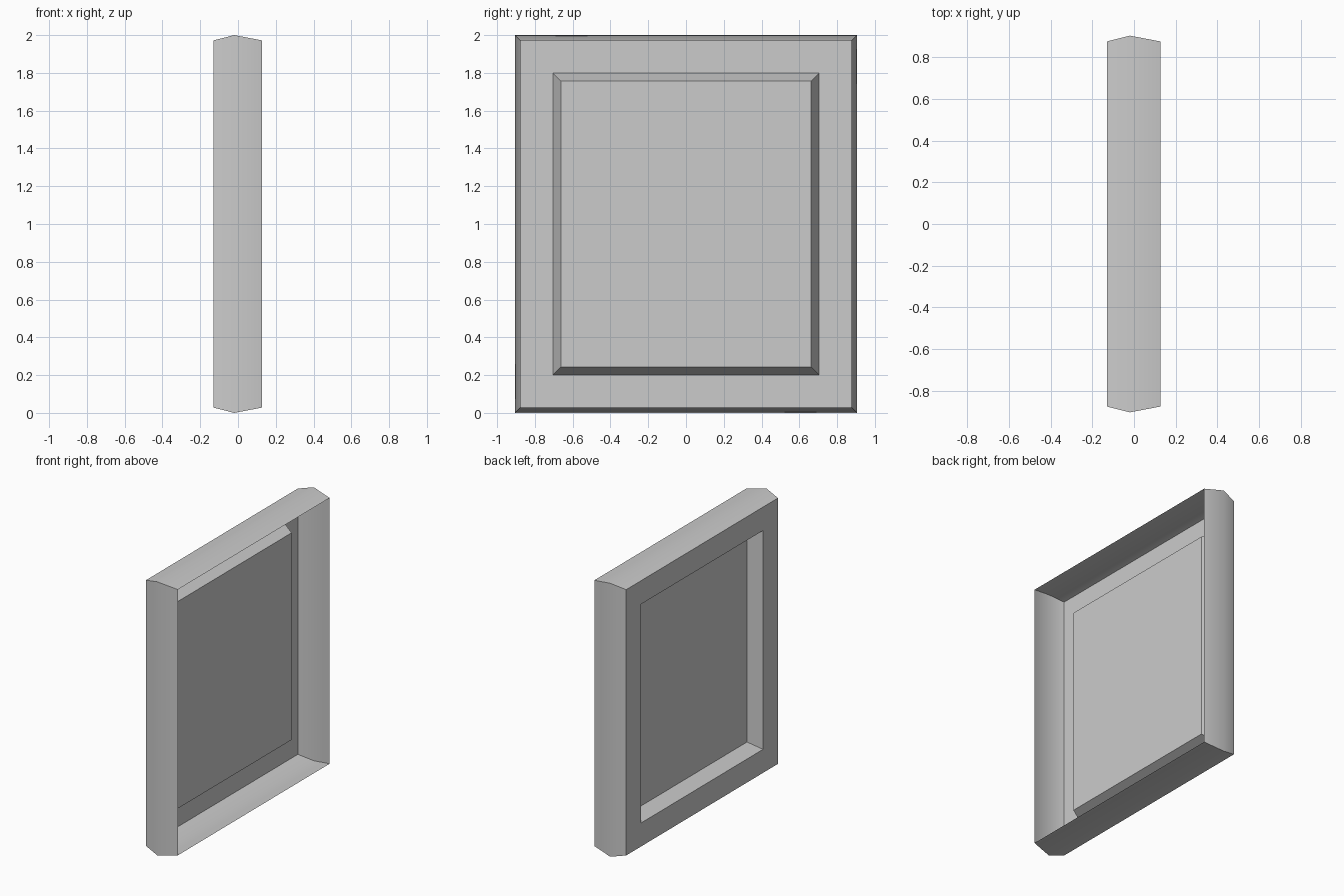
import bpy, bmesh, math

if "Cube" in bpy.data.objects:
    bpy.data.objects.remove(bpy.data.objects["Cube"], do_unlink=True)

grey = bpy.data.materials.new("light grey")
grey.use_nodes = True
colour = (0.6, 0.6, 0.6, 1)
grey.diffuse_color = colour
grey.node_tree.nodes["Principled BSDF"].inputs["Base Color"].default_value = colour

HALF_WIDTH, HEIGHT = 0.905, 2.0

# Section of the open tray: (x, inset from the outer edge), rim to panel
SECTION = [
    (0.127, 0.028),   # open rim
    (-0.02, 0.0),     # widest line of the outer wall
    (-0.13, 0.028),   # edge of the flat border
    (-0.13, 0.2),     # opening of the recess
    (-0.03, 0.243),   # edge of the recessed panel
]


def ring(bm, x, inset):
    y, low, high = HALF_WIDTH - inset, inset, HEIGHT - inset
    return [bm.verts.new((x, sy, sz))
            for sy, sz in ((-y, low), (y, low), (y, high), (-y, high))]


# Shell: rectangular rings joined by quads, closed by the panel
bm = bmesh.new()
rings = [ring(bm, x, inset) for x, inset in SECTION]
for a, b in zip(rings, rings[1:]):
    for i in range(4):
        j = (i + 1) % 4
        bm.faces.new((a[i], b[i], b[j], a[j]))
bm.faces.new(list(reversed(rings[-1])))

# Face the shell outwards, with the panel towards -x
bmesh.ops.recalc_face_normals(bm, faces=bm.faces)
bm.faces.ensure_lookup_table()
if bm.faces[-1].normal.x > 0:
    bmesh.ops.reverse_faces(bm, faces=bm.faces)

mesh = bpy.data.meshes.new("recessed_panel_tray")
bm.to_mesh(mesh)
bm.free()
mesh.materials.append(grey)
tray = bpy.data.objects.new("recessed_panel_tray", mesh)
bpy.context.collection.objects.link(tray)

# Soft bend along the outer wall, crisp corners elsewhere
bpy.ops.object.select_all(action="DESELECT")
tray.select_set(True)
bpy.context.view_layer.objects.active = tray
bpy.ops.object.shade_smooth_by_angle(angle=math.radians(30))
